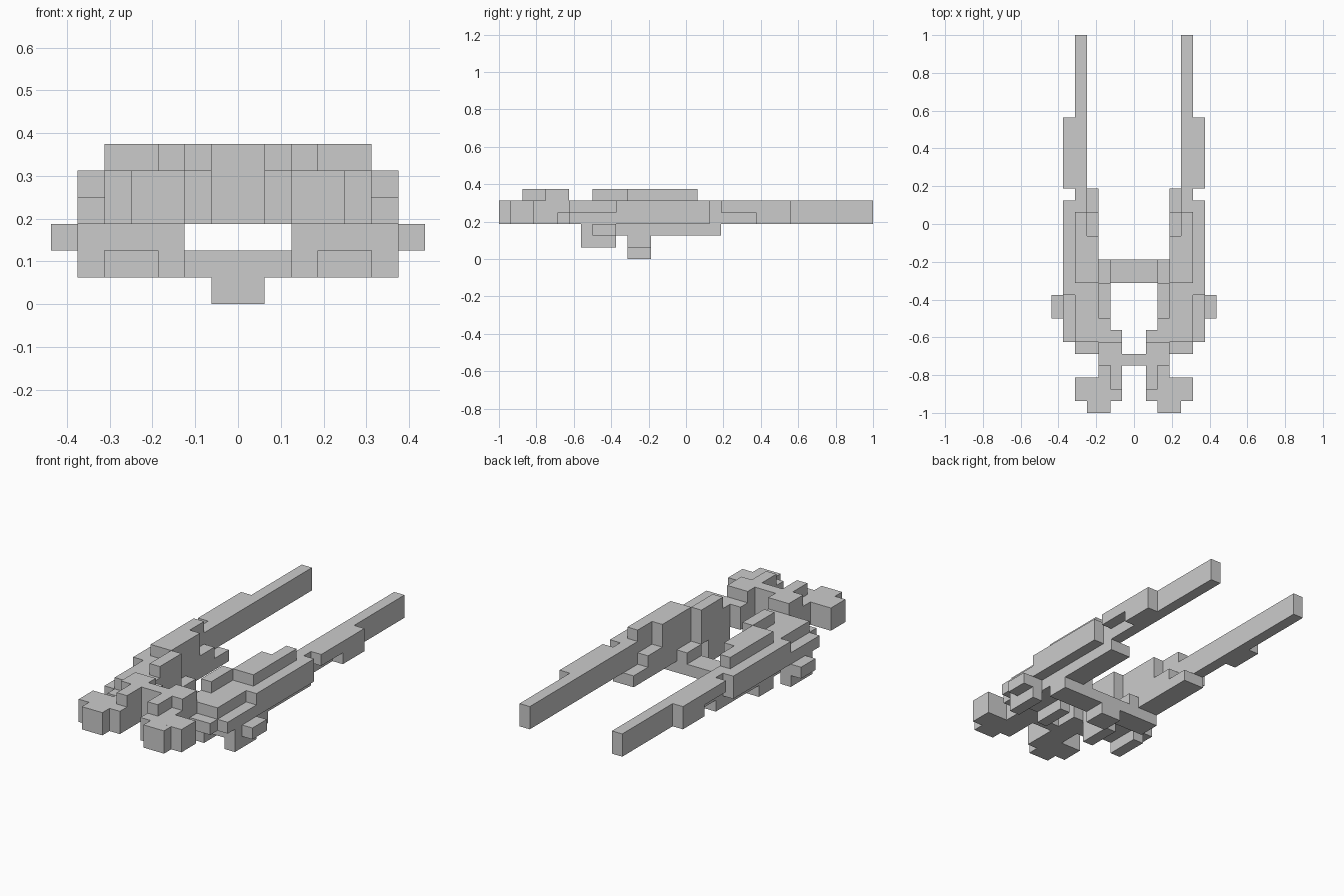
import bpy, bmesh
from mathutils import Vector

U = 1 / 16  # one grid block

old = bpy.data.objects.get("Cube")
if old:
    bpy.data.objects.remove(old, do_unlink=True)

grey = bpy.data.materials.new("plain_grey")
grey.use_nodes = True
colour = (0.6, 0.6, 0.6, 1)
grey.diffuse_color = colour
grey.node_tree.nodes["Principled BSDF"].inputs["Base Color"].default_value = colour


def box(bm, x, y, z):
    """Add one box, given its ranges in grid blocks."""
    size = Vector((x[1] - x[0], y[1] - y[0], z[1] - z[0])) * U
    mid = Vector((sum(x), sum(y), sum(z))) * U / 2
    for v in bmesh.ops.create_cube(bm, size=1)["verts"]:
        v.co = v.co * size + mid


def part(name, boxes, mirrored=True):
    """Build a part from boxes, mirrored to the other side if wanted."""
    sides = (("left_", 1), ("right_", -1)) if mirrored else (("", 1),)
    for prefix, s in sides:
        bm = bmesh.new()
        for x, y, z in boxes:
            box(bm, sorted((s * x[0], s * x[1])), y, z)
        mesh = bpy.data.meshes.new(prefix + name)
        bm.to_mesh(mesh)
        bm.free()
        mesh.materials.append(grey)
        bpy.context.collection.objects.link(bpy.data.objects.new(prefix + name, mesh))


# Front prongs with raised ridges
part("front_prong", [
    ((2, 4), (-16, -15), (3, 5)),
    ((1, 5), (-15, -13), (3, 5)),
    ((1, 3), (-13, -9), (3, 5)),
])
part("prong_ridge", [
    ((1, 2), (-14, -12), (5, 6)),
    ((1, 3), (-12, -10), (5, 6)),
])
part("front_bridge", [((-1, 1), (-12, -11), (3, 6))], mirrored=False)

# Side hulls
part("hull", [
    ((3, 5), (-11, -10), (3, 4)),
    ((3, 5), (-10, -1), (3, 5)),
    ((4, 5), (-1, 3), (3, 5)),
    ((3, 4), (-1, 1), (3, 4)),
    ((2, 3), (-9, -5), (3, 5)),
])
part("hull_side", [
    ((5, 6), (-10, -6), (3, 4)),
    ((5, 6), (-6, 2), (3, 5)),
])
part("hull_ridge", [
    ((2, 3), (-8, -5), (5, 6)),
    ((3, 5), (-5, -1), (5, 6)),
    ((4, 5), (-1, 1), (5, 6)),
])
part("hull_keel", [
    ((3, 5), (-6, 3), (2, 3)),
    ((2, 3), (-5, -3), (2, 3)),
])

# Forked bracket under each hull, with a side stub
part("bracket", [
    ((2, 6), (-9, -6), (2, 3)),
    ((2, 3), (-9, -6), (1, 2)),
    ((5, 6), (-9, -6), (1, 2)),
])
part("side_stub", [((6, 7), (-8, -6), (2, 3))])

# Cross beam with a hanging block
part("cross_beam", [((-5, 5), (-5, -3), (1, 2))], mirrored=False)
part("hanging_block", [((-1, 1), (-5, -3), (0, 1))], mirrored=False)

# Long rear rods with an outer fin
part("rear_rod", [((4, 5), (3, 16), (3, 5))])
part("rod_fin", [
    ((5, 6), (3, 9), (4, 5)),
    ((5, 6), (6, 9), (3, 4)),
])
